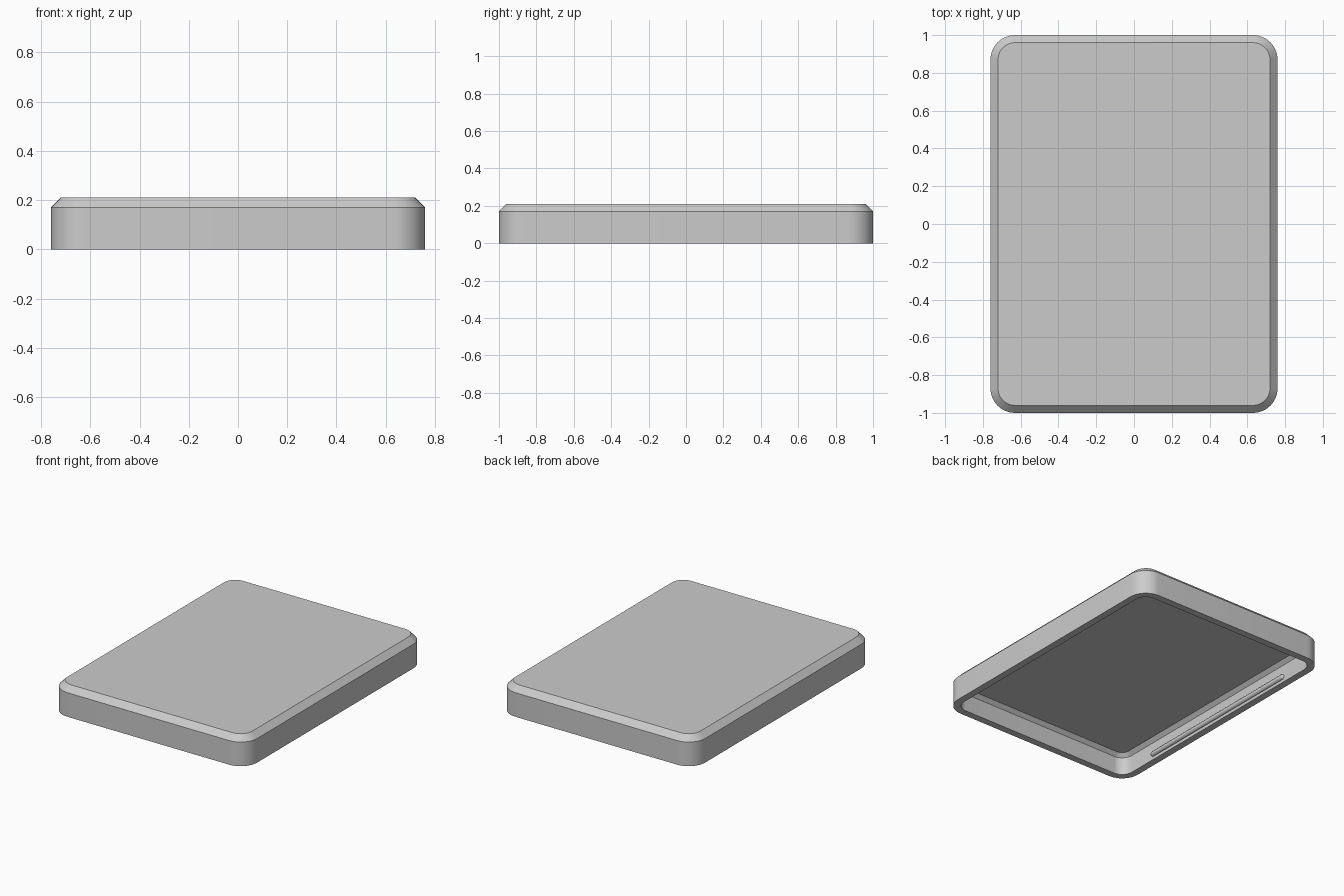
import bpy
import bmesh
import math
from mathutils import Vector

HALF_X, HALF_Y, RADIUS = 0.76, 1.0, 0.13
CORNER_STEPS = 12

cube = bpy.data.objects.get("Cube")
if cube:
    bpy.data.objects.remove(cube, do_unlink=True)

grey = bpy.data.materials.new("plain_grey")
grey.use_nodes = True
colour = (0.6, 0.6, 0.6, 1)
grey.diffuse_color = colour
grey.node_tree.nodes["Principled BSDF"].inputs["Base Color"].default_value = colour


def finish(bm, name):
    """Turn a bmesh into a smooth-shaded object with sharp edges kept."""
    bmesh.ops.recalc_face_normals(bm, faces=bm.faces)
    mesh = bpy.data.meshes.new(name)
    bm.to_mesh(mesh)
    bm.free()
    mesh.materials.append(grey)
    obj = bpy.data.objects.new(name, mesh)
    bpy.context.collection.objects.link(obj)
    bpy.ops.object.select_all(action="DESELECT")
    obj.select_set(True)
    bpy.context.view_layer.objects.active = obj
    bpy.ops.object.shade_smooth_by_angle(angle=math.radians(30))
    return obj


def rounded_ring(bm, inset, z):
    """Rounded rectangle of vertices, inset from the outer outline."""
    r = RADIUS - inset
    cx, cy = HALF_X - RADIUS, HALF_Y - RADIUS
    ring = []
    for quarter, (sx, sy) in enumerate([(1, 1), (-1, 1), (-1, -1), (1, -1)]):
        for i in range(CORNER_STEPS + 1):
            a = (quarter + i / CORNER_STEPS) * math.pi / 2
            ring.append(bm.verts.new((sx * cx + r * math.cos(a),
                                      sy * cy + r * math.sin(a), z)))
    return ring


# Hollow lid: ceiling, inner wall, rim, outer wall, chamfer, top
section = [(0.075, 0.15), (0.05, 0.125), (0.05, 0), (0, 0), (0, 0.17), (0.04, 0.21)]
bm = bmesh.new()
rings = [rounded_ring(bm, inset, z) for inset, z in section]
for low, high in zip(rings, rings[1:]):
    for i in range(len(low)):
        j = (i + 1) % len(low)
        bm.faces.new((low[i], low[j], high[j], high[i]))
bm.faces.new(rings[0])
bm.faces.new(rings[-1])
finish(bm, "lid_shell")


# Round-ended snap ridges along the inside of the long walls
def snap_ridge(name, side):
    bm = bmesh.new()
    bmesh.ops.create_uvsphere(bm, u_segments=16, v_segments=12, radius=0.018)
    bmesh.ops.rotate(bm, verts=bm.verts, cent=Vector(),
                     matrix=Vector((0, 0, 1)).rotation_difference(Vector((0, 1, 0))).to_matrix())
    # Split at the middle and pull the two halves apart
    for v in bm.verts:
        if abs(v.co.y) < 1e-5:
            v.co.y = 0
    middle = [e for e in bm.edges if all(v.co.y == 0 for v in e.verts)]
    bmesh.ops.split_edges(bm, edges=middle)
    for f in bm.faces:
        f.tag = f.calc_center_median().y > 0
    for v in bm.verts:
        v.co.y += 0.65 if v.link_faces[0].tag else -0.65
    bmesh.ops.bridge_loops(bm, edges=[e for e in bm.edges if e.is_boundary])
    bmesh.ops.translate(bm, verts=bm.verts, vec=(side * (HALF_X - 0.05), 0, 0.04))
    finish(bm, name)


snap_ridge("left_snap_ridge", 1)
snap_ridge("right_snap_ridge", -1)
